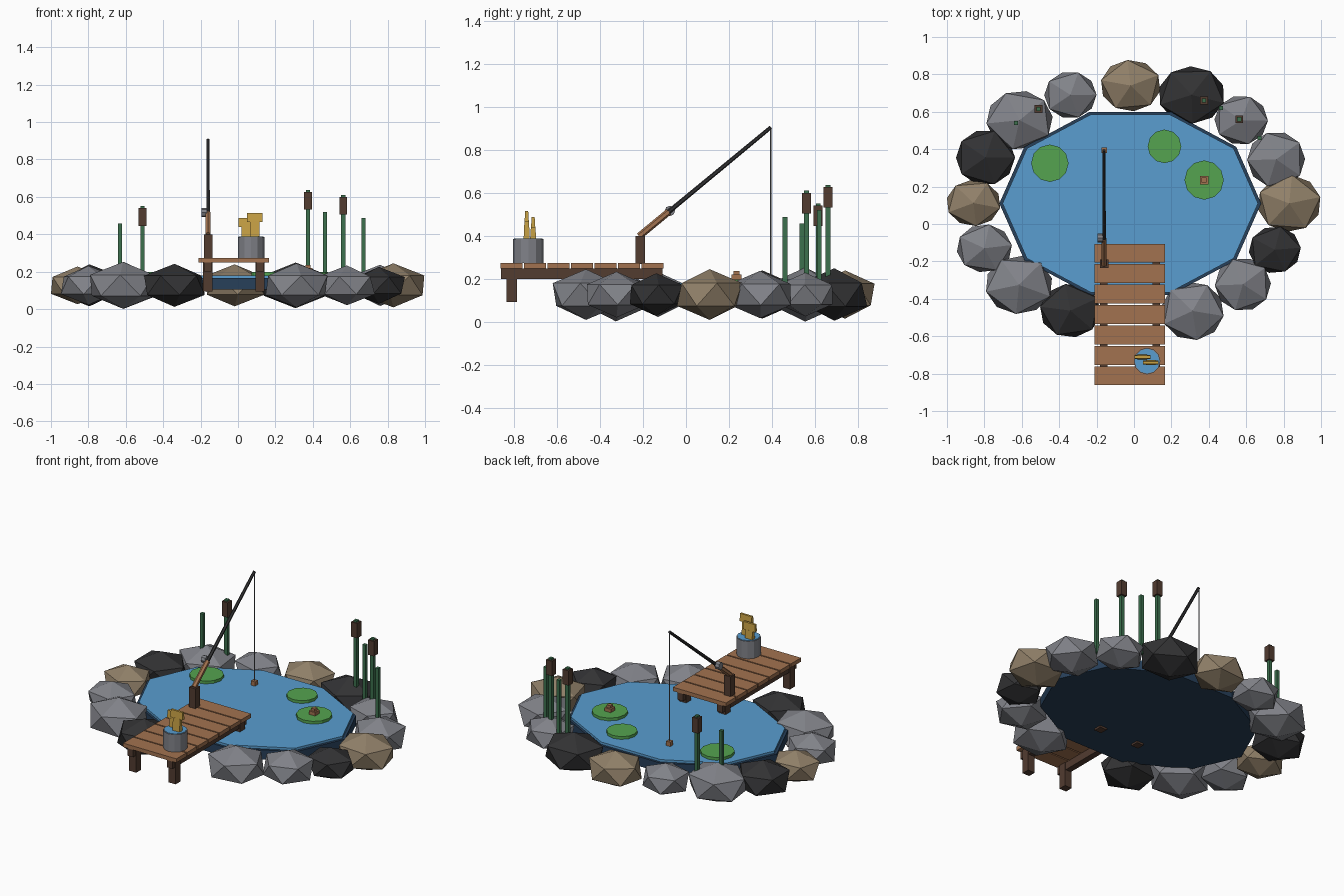
import bpy, bmesh, math, random
from mathutils import Vector, Matrix

if "Cube" in bpy.data.objects:
    bpy.data.objects.remove(bpy.data.objects["Cube"])

random.seed(4)


def mat(name, r, g, b):
    m = bpy.data.materials.new(name)
    m.diffuse_color = (r, g, b, 1)
    m.use_nodes = True
    m.node_tree.nodes["Principled BSDF"].inputs["Base Color"].default_value = m.diffuse_color
    return m


GREY = mat("stone grey", .22, .225, .25)
DARK = mat("charcoal", .032, .032, .034)
TAN = mat("tan stone", .28, .215, .14)
WATER = mat("water blue", .10, .34, .63)
NAVY = mat("deep navy", .02, .05, .10)
WOOD = mat("plank brown", .36, .17, .08)
POST = mat("dark wood", .085, .045, .03)
REED = mat("reed green", .045, .16, .075)
LILY = mat("lily green", .09, .37, .08)
FISH = mat("fish yellow", .58, .36, .06)


def finish(bm, name, material):
    me = bpy.data.meshes.new(name)
    bm.to_mesh(me)
    bm.free()
    me.materials.append(material)
    ob = bpy.data.objects.new(name, me)
    bpy.context.collection.objects.link(ob)
    return ob


def box(name, x0, x1, y0, y1, z0, z1, material, taper=1):
    """Box by its limits; taper narrows the top in y."""
    bm = bmesh.new()
    bmesh.ops.create_cube(bm, size=1)
    for v in bm.verts:
        k = taper if v.co.z > 0 else 1
        v.co = ((x0 + x1) / 2 + v.co.x * (x1 - x0),
                (y0 + y1) / 2 + v.co.y * (y1 - y0) * k,
                (z0 + z1) / 2 + v.co.z * (z1 - z0))
    return finish(bm, name, material)


def cube_at(name, x, y, w, z0, z1, material):
    return box(name, x - w / 2, x + w / 2, y - w / 2, y + w / 2, z0, z1, material)


def disc(name, x, y, rx, ry, z0, z1, sides, material):
    """Upright prism with an elliptic outline, first corner on +x."""
    bm = bmesh.new()
    pts = [(x + rx * math.cos(math.tau * i / sides), y + ry * math.sin(math.tau * i / sides))
           for i in range(sides)]
    f = bm.faces.new([bm.verts.new((px, py, z0)) for px, py in pts])
    top = bmesh.ops.extrude_face_region(bm, geom=[f])["geom"]
    bmesh.ops.translate(bm, vec=(0, 0, z1 - z0),
                        verts=[v for v in top if isinstance(v, bmesh.types.BMVert)])
    bmesh.ops.recalc_face_normals(bm, faces=bm.faces)
    return finish(bm, name, material)


def stick(name, a, b, r1, r2, sides, material):
    """Tapered rod between two points."""
    a, b = Vector(a), Vector(b)
    d = b - a
    rot = d.to_track_quat('Z', 'Y').to_matrix().to_4x4()
    bm = bmesh.new()
    bmesh.ops.create_cone(bm, cap_ends=True, segments=sides, radius1=r1, radius2=r2,
                          depth=d.length, matrix=Matrix.Translation((a + b) / 2) @ rot)
    return finish(bm, name, material)


def rock(name, x, y, hx, hy, material):
    """Icosahedron turned about z, then fitted to its half sizes."""
    bm = bmesh.new()
    bmesh.ops.create_icosphere(bm, subdivisions=1, radius=1,
                               matrix=Matrix.Rotation(random.uniform(0, math.tau), 4, 'Z'))
    ex = max(abs(v.co.x) for v in bm.verts)
    ey = max(abs(v.co.y) for v in bm.verts)
    for v in bm.verts:
        v.co = (x + v.co.x * hx / ex, y + v.co.y * hy / ey, .127 + v.co.z * hx * .71)
    return finish(bm, name, material)


# Ring of rocks: x, y, half width, half depth, colour
ROCKS = [(.83, .11, .166, .152, TAN), (.76, .345, .155, .143, GREY),
         (.573, .555, .143, .127, GREY), (.308, .69, .172, .153, DARK),
         (-.018, .74, .158, .137, TAN), (-.34, .69, .14, .12, GREY),
         (-.612, .555, .177, .155, GREY), (-.794, .355, .158, .142, DARK),
         (-.858, .112, .142, .123, TAN), (-.80, -.13, .147, .127, GREY),
         (-.615, -.326, .176, .155, GREY), (-.34, -.463, .162, .142, DARK),
         (.313, -.465, .166, .155, GREY), (.582, -.323, .15, .137, GREY),
         (.753, -.138, .139, .123, DARK)]
for i, r in enumerate(ROCKS):
    rock(f"rock_{i + 1}", *r)

# Pond basin and water
disc("pond_basin", -.02, .11, .70, .515, .105, .165, 10, NAVY)
disc("pond_water", -.02, .11, .683, .50, .16, .18, 10, WATER)

# Lily pads and the bud on one of them
for i, (x, y, r) in enumerate([(-.45, .325, .10), (.163, .415, .09), (.375, .235, .105)]):
    disc(f"lily_pad_{i + 1}", x, y, r, r, .175, .198, 12, LILY)
cube_at("lily_bud_base", .375, .235, .045, .195, .22, WOOD)
cube_at("lily_bud_top", .375, .235, .026, .22, .236, WOOD)

# Reeds: x, y, top height, with or without a seed head
for i, (x, y, top, head) in enumerate([
        (-.51, .615, .55, True), (-.63, .54, .458, False), (.375, .66, .637, True),
        (.465, .62, .52, False), (.563, .56, .61, True), (.67, .46, .487, False)]):
    cube_at(f"reed_stem_{i + 1}", x, y, .022, .13, top, REED)
    if head:
        cube_at(f"reed_head_{i + 1}", x, y, .042, top - .105, top - .01, POST)

# Dock: planks, stringers and posts
for i in range(7):
    y0 = -.862 + i * .1092
    box(f"dock_plank_{i + 1}", -.21, .167, y0, y0 + .101, .248, .273, WOOD)
for side, x in (("left", -.161), ("right", .118)):
    box(f"dock_stringer_{side}", x - .02, x + .02, -.86, -.11, .20, .249, POST)
    for end, y in (("front", -.81), ("back", -.16)):
        cube_at(f"dock_post_{end}_{side}", x, y, .05, .093, .249, POST)

# Fishing rod in its holder
RX = -.16
cube_at("rod_holder", RX, -.213, .046, .27, .40, POST)
stick("rod_handle", (RX, -.218, .398), (RX, -.08, .512), .016, .016, 6, WOOD)
stick("rod", (RX, -.095, .50), (RX, .395, .905), .011, .009, 6, DARK)
stick("rod_reel", (-.195, -.075, .516), (-.167, -.075, .516), .024, .024, 8, GREY)
stick("fishing_line", (RX, .394, .90), (RX, .394, .20), .004, .004, 4, GREY)
cube_at("float", RX, .394, .03, .178, .208, WOOD)

# Bucket with water and two fish
disc("bucket", .07, -.733, .071, .071, .273, .385, 12, GREY)
disc("bucket_water", .07, -.733, .066, .066, .38, .388, 12, WATER)
for i, (x, y, z) in enumerate([(.09, -.741, .515), (.045, -.711, .487)]):
    box(f"fish_body_{i + 1}", x - .025, x + .025, y - .015, y + .015, .37, z - .045, FISH, .7)
    box(f"fish_tail_{i + 1}", x - .042, x + .042, y - .01, y + .01, z - .048, z, FISH, .7)
